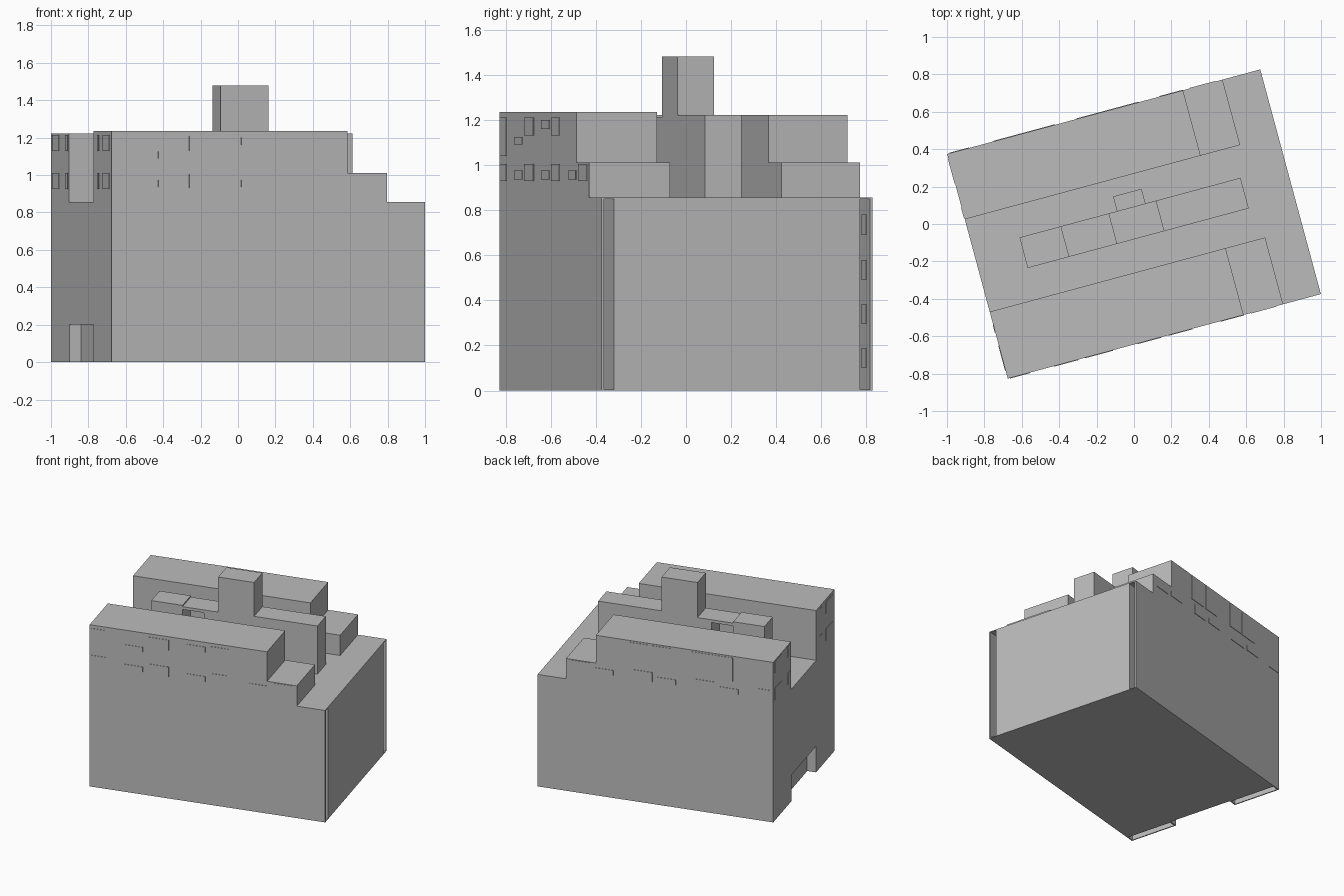
import bpy, bmesh, math
from mathutils import Matrix

if "Cube" in bpy.data.objects:
    bpy.data.objects.remove(bpy.data.objects["Cube"])

TURN = Matrix.Rotation(math.radians(15.1), 4, 'Z')   # whole building is turned on its plot
U, V, ROOF, STEP = 0.867, 0.622, 0.855, 1.01         # half length, half depth, main levels

concrete = bpy.data.materials.new("grey_concrete")
concrete.diffuse_color = (0.5, 0.5, 0.5, 1)
concrete.use_nodes = True
concrete.node_tree.nodes["Principled BSDF"].inputs["Base Color"].default_value = concrete.diffuse_color


def boxes(name, items):
    """One object made of boxes (u0, u1, v0, v1, z0, z1) in the building's own axes."""
    bm = bmesh.new()
    for u0, u1, v0, v1, z0, z1 in items:
        m = (Matrix.Translation(((u0 + u1) / 2, (v0 + v1) / 2, (z0 + z1) / 2))
             @ Matrix.Diagonal((u1 - u0, v1 - v0, z1 - z0, 1)))
        bmesh.ops.create_cube(bm, size=1, matrix=TURN @ m)
    me = bpy.data.meshes.new(name)
    bm.to_mesh(me)
    bm.free()
    me.materials.append(concrete)
    ob = bpy.data.objects.new(name, me)
    bpy.context.collection.objects.link(ob)
    return ob


def cut(target, cutter):
    mod = target.modifiers.new("cut", 'BOOLEAN')
    mod.operation, mod.solver, mod.object = 'DIFFERENCE', 'EXACT', cutter
    cutter.hide_render = True
    cutter.hide_viewport = True


# Main hall, with an entrance recess, hollow corner piers and tall slots in the right end
hall = boxes("main_hall", [(-U, U, -V, V, 0, ROOF)])
cuts = [(-1, -U + 0.065, -0.25, 0.25, -0.1, 0.2)]
for s in (-1, 1):
    a, b = sorted((s * (V - 0.012), s * 0.565))
    cuts.append((U - 0.25, 1, a, b, 0.005, ROOF - 0.005))
    a, b = sorted((s * (V - 0.008), s * 0.258))
    cuts.append((-U + 0.008, -U + 0.057, a, b, -0.1, 0.19))
cut(hall, boxes("hall_cutter", cuts))

# Stepped rooftop wings along the front and the back
for name, a, b, top in (("front_wing", -V, -0.252, 1.235), ("back_wing", 0.26, V, 1.222)):
    boxes(name, [(-U, 0.439, a, b, ROOF, top)])
    boxes(name + "_step", [(0.439, 0.658, a, b, ROOF, STEP)])

# Central spine: end block, bridge over a passage, tower and long block
M0, M1 = -0.079, 0.09
boxes("spine_end_block", [(-0.61, -0.38, M0, M1, ROOF, 1.222)])
boxes("spine_bridge", [(-0.38, -0.22, M0, M1, 1.19, 1.212)])
boxes("spine_bridge_pier", [(-0.22, -0.117, M0, M1, ROOF, 1.212)])
boxes("tower", [(-0.117, 0.147, M0, M1, ROOF, 1.48)])
boxes("spine_long_block", [(0.147, 0.614, M0, M1, ROOF, 1.222)])
boxes("tower_annex", [(-0.07, 0.088, M1, 0.171, ROOF, STEP)])

# Windows as thin plates
T = 0.003
tall = [(-0.855, -0.745), (-0.438, -0.284), (0.023, 0.157)]
small = [(-0.61, -0.476), (-0.15, -0.015)]
low = ([(a, b, 0.93, 1.005) for a, b in tall + [(0.48, 0.62)]]
       + [(a, b, 0.935, 0.975) for a, b in small + [(0.31, 0.44)]])
front = low + [(-0.855, -0.745, 1.04, 1.21), (-0.61, -0.476, 1.09, 1.125),
               (-0.438, -0.284, 1.13, 1.21), (-0.15, -0.015, 1.16, 1.2),
               (0.023, 0.157, 1.13, 1.21)]
boxes("front_windows", [(a, b, -V - T, -V + T, c, d) for a, b, c, d in front])

back = low + [(a, b, 1.03, 1.21) for a, b in
              ((0.047, 0.194), (-0.115, 0.025), (-0.41, -0.27), (-0.57, -0.416))]
boxes("back_windows", [(a, b, V - T, V + T, c, d) for a, b, c, d in back])

left = []
for a, b in ((0.46, 0.595), (0.27, 0.326), (-0.365, -0.326), (-0.576, -0.44)):
    left += [(a, b, 1.13, 1.215), (a, b, 0.925, 1.01)]
boxes("left_windows", [(-U - T, -U + T, a, b, c, d) for a, b, c, d in left])

# Small windows inside the right slot
boxes("slot_windows", [(0.73, 0.81, V - 0.014, V - 0.01, z, z + 0.09)
                       for z in (0.1, 0.295, 0.49, 0.69)])
